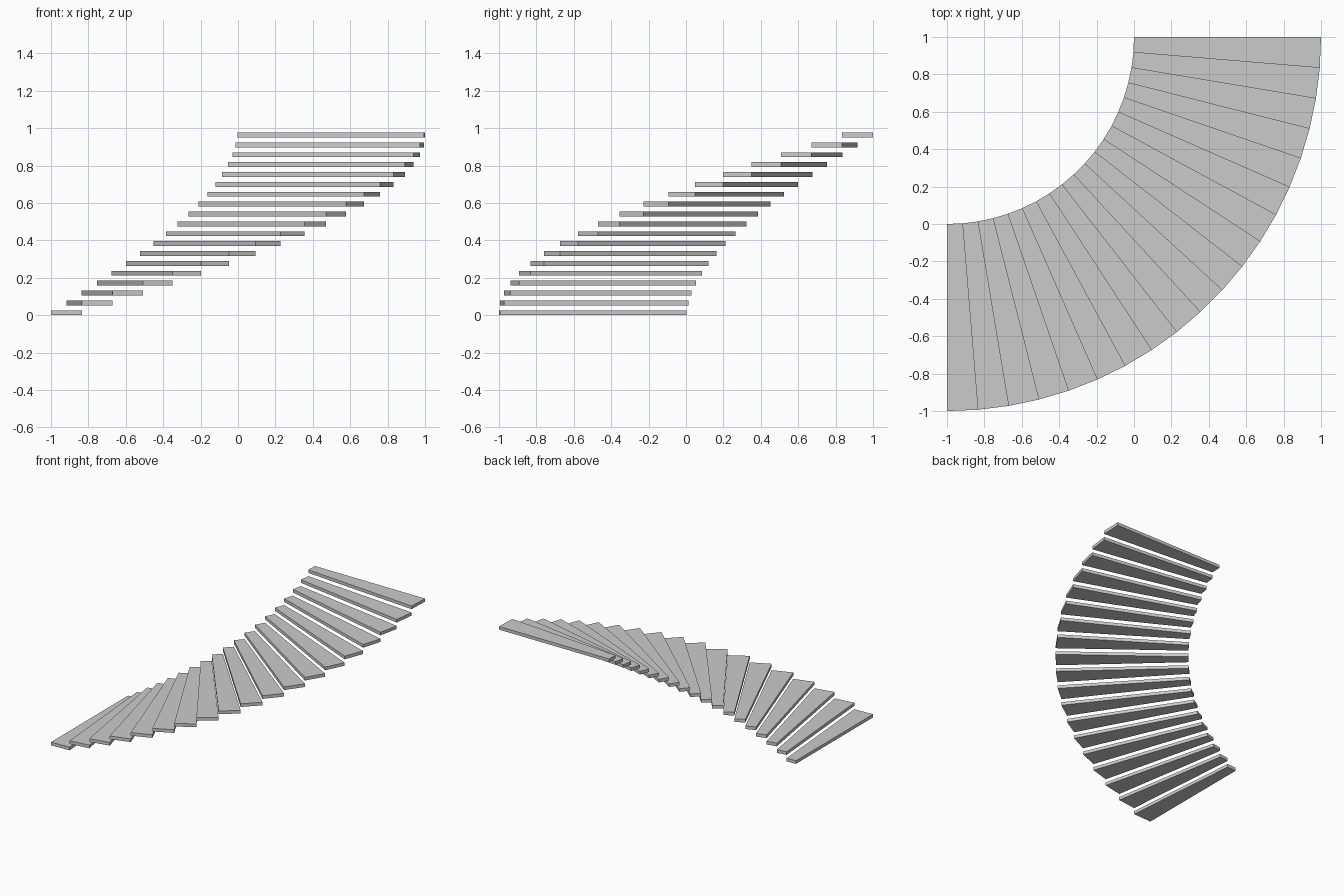
import bpy
import bmesh
from math import sin, cos, pi
from mathutils import Vector

default = bpy.data.objects.get("Cube")
if default:
    bpy.data.objects.remove(default, do_unlink=True)

STEPS = 19
INNER, OUTER = 1.0, 2.0
THICK = 0.026
RISE = 0.0528
CENTRE = Vector((-1, 1, 0))

# Single plain grey
grey = bpy.data.materials.new("grey")
grey.use_nodes = True
colour = (0.6, 0.6, 0.6, 1)
grey.diffuse_color = colour
grey.node_tree.nodes["Principled BSDF"].inputs["Base Color"].default_value = colour


def arc_point(radius, angle, z):
    return CENTRE + Vector((radius * sin(angle), -radius * cos(angle), z))


def make_tread(index):
    """Wedge-shaped tread filling one slice of the quarter turn."""
    a = index * pi / 2 / STEPS
    b = (index + 1) * pi / 2 / STEPS
    z = index * RISE
    bm = bmesh.new()
    outline = [(INNER, a), (OUTER, a), (OUTER, b), (INNER, b)]
    base = bm.faces.new([bm.verts.new(arc_point(r, t, z)) for r, t in outline])
    top = bmesh.ops.extrude_face_region(bm, geom=[base])["geom"]
    bmesh.ops.translate(bm, vec=(0, 0, THICK),
                        verts=[v for v in top if isinstance(v, bmesh.types.BMVert)])
    # Close the underside if the extrusion consumed it
    if len(bm.faces) < 6:
        bmesh.ops.holes_fill(bm, edges=bm.edges)
    bmesh.ops.recalc_face_normals(bm, faces=bm.faces)
    name = f"stair_tread_{index + 1:02d}"
    mesh = bpy.data.meshes.new(name)
    bm.to_mesh(mesh)
    bm.free()
    mesh.materials.append(grey)
    bpy.context.collection.objects.link(bpy.data.objects.new(name, mesh))


# Floating treads climbing a quarter turn
for i in range(STEPS):
    make_tread(i)
